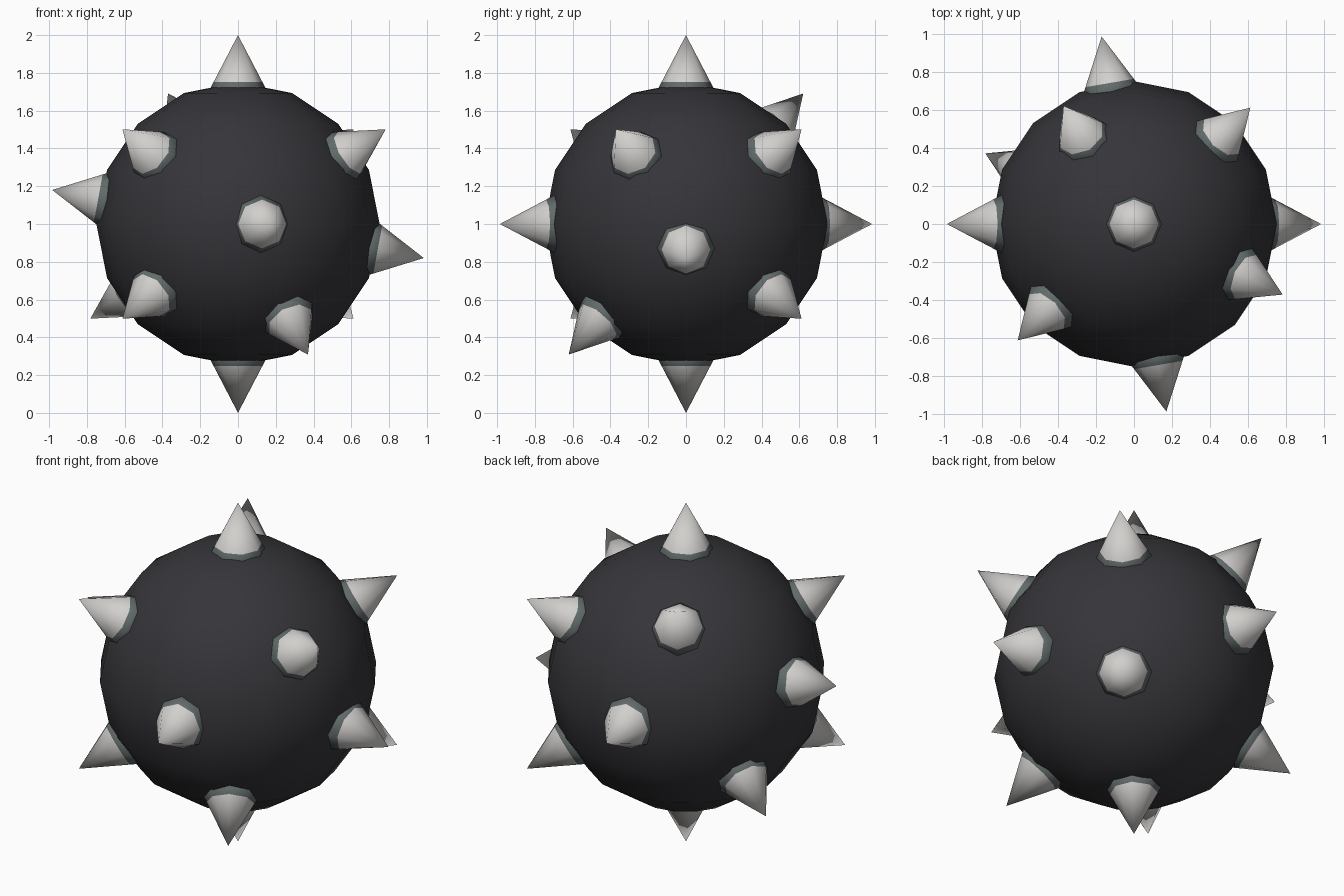
import bpy, bmesh, math
from mathutils import Vector, Matrix

if "Cube" in bpy.data.objects:
    bpy.data.objects.remove(bpy.data.objects["Cube"])

CENTRE = Vector((0, 0, 1))


def material(name, rgb):
    m = bpy.data.materials.new(name)
    m.diffuse_color = (*rgb, 1)
    m.use_nodes = True
    m.node_tree.nodes["Principled BSDF"].inputs["Base Color"].default_value = m.diffuse_color
    return m


dark = material("dark iron", (0.036, 0.036, 0.042))
collar = material("grey collar", (0.12, 0.145, 0.145))
pale = material("pale grey", (0.64, 0.63, 0.61))


def finish(bm, name, mats):
    bmesh.ops.recalc_face_normals(bm, faces=bm.faces)
    for f in bm.faces:
        f.smooth = True
    me = bpy.data.meshes.new(name)
    bm.to_mesh(me)
    bm.free()
    for m in mats:
        me.materials.append(m)
    ob = bpy.data.objects.new(name, me)
    bpy.context.collection.objects.link(ob)
    return ob


# Round body
bm = bmesh.new()
bmesh.ops.create_uvsphere(bm, u_segments=16, v_segments=8, radius=0.75)
finish(bm, "body", [dark]).location = CENTRE


def spike(name, direction, sides=8):
    """Cone along local z with its base sunk in the body and a grey lower band."""
    bm = bmesh.new()
    rings = []
    for h in (0.66, 0.752):
        r = 0.52 * (1 - h)
        rings.append([bm.verts.new((r * math.cos(a), r * math.sin(a), h))
                      for a in (2 * math.pi * i / sides for i in range(sides))])
    tip = bm.verts.new((0, 0, 1))
    low, high = rings
    for i in range(sides):
        j = (i + 1) % sides
        bm.faces.new((low[i], low[j], high[j], high[i])).material_index = 0
        bm.faces.new((high[i], high[j], tip)).material_index = 1
    bm.faces.new(low[::-1])
    ob = finish(bm, name, [collar, pale])
    turn = Vector(direction).normalized().to_track_quat('Z', 'Y')
    ob.matrix_world = Matrix.Translation(CENTRE) @ turn.to_matrix().to_4x4()


# Spikes come in opposite pairs
axes = [(0, 0, 1), (0.17, -0.985, 0), (0.983, 0, -0.18),
        (-0.61, -0.61, 0.5), (0.78, -0.37, 0.5),
        (-0.37, 0.62, 0.69), (0.61, 0.61, 0.5)]
for n, d in enumerate(axes, 1):
    spike(f"spike_{n}_a", d)
    spike(f"spike_{n}_b", [-c for c in d])
